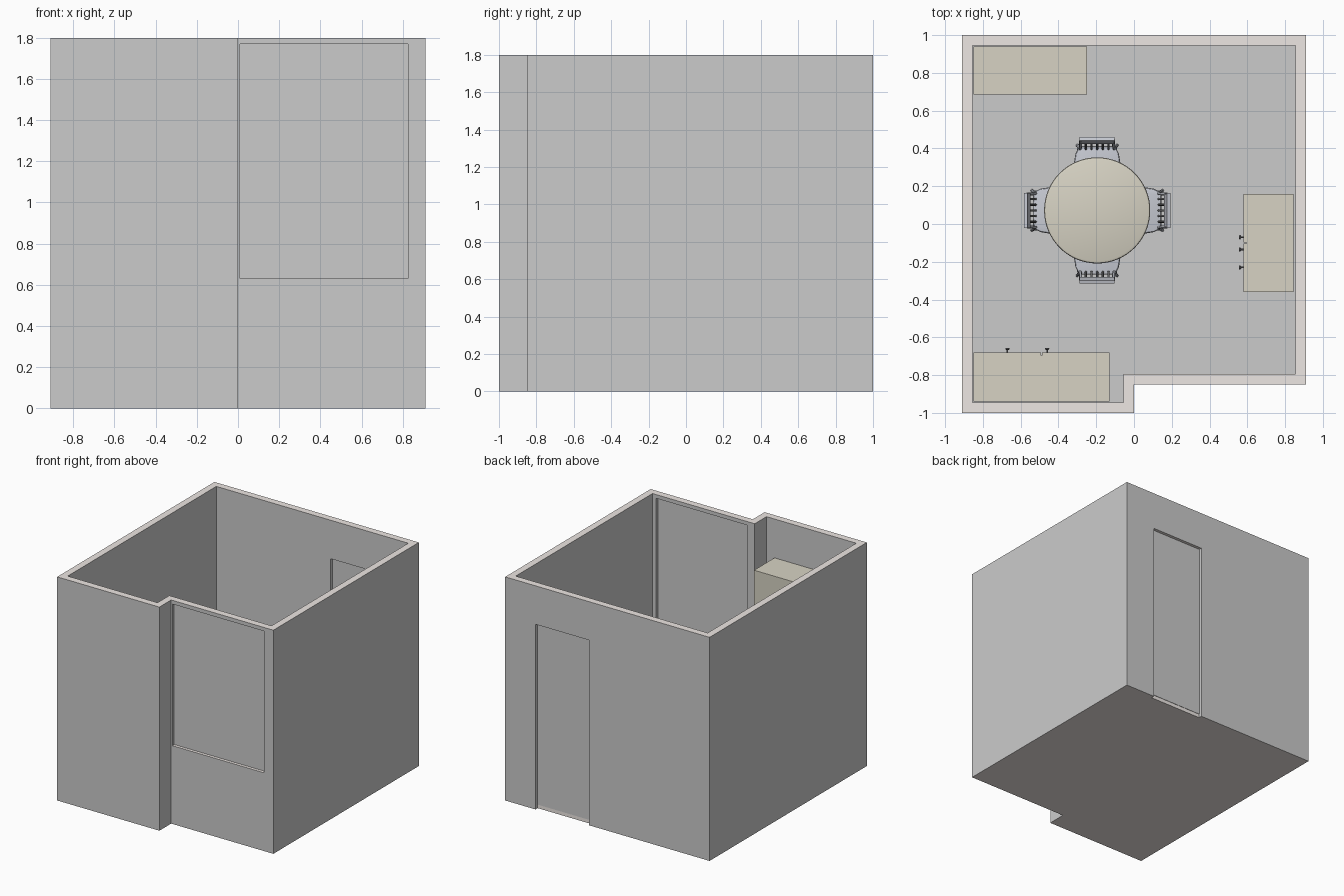
import bpy, bmesh
from math import pi, sin, cos
from mathutils import Matrix, Vector

if "Cube" in bpy.data.objects:
    bpy.data.objects.remove(bpy.data.objects["Cube"])


def material(name, rgb):
    m = bpy.data.materials.new(name)
    m.diffuse_color = (*rgb, 1)
    m.use_nodes = True
    m.node_tree.nodes["Principled BSDF"].inputs["Base Color"].default_value = m.diffuse_color
    return m


BEIGE = material("plaster", (0.85, 0.80, 0.77))
TAN = material("wood", (0.68, 0.65, 0.55))
STEEL = material("chair_blue_grey", (0.58, 0.60, 0.66))
DARK = material("dark_metal", (0.2, 0.2, 0.21))


def finish(name, bm, mat=None, xf=None, smooth=False):
    bmesh.ops.recalc_face_normals(bm, faces=bm.faces)
    me = bpy.data.meshes.new(name)
    bm.to_mesh(me)
    bm.free()
    ob = bpy.data.objects.new(name, me)
    bpy.context.collection.objects.link(ob)
    if mat:
        me.materials.append(mat)
    if xf:
        ob.matrix_world = xf
    if smooth:
        bpy.ops.object.select_all(action='DESELECT')
        ob.select_set(True)
        bpy.context.view_layer.objects.active = ob
        bpy.ops.object.shade_smooth_by_angle()
    return ob


def add_box(bm, lo, hi):
    lo, hi = Vector(lo), Vector(hi)
    m = Matrix.Translation((lo + hi) / 2) @ Matrix.Diagonal((*(hi - lo), 1))
    bmesh.ops.create_cube(bm, size=1, matrix=m)


def box(name, lo, hi, mat=None, xf=None):
    bm = bmesh.new()
    add_box(bm, lo, hi)
    return finish(name, bm, mat, xf)


def prism(name, pts, z0, z1, mat=None, xf=None, bevel=0):
    bm = bmesh.new()
    f = bm.faces.new([bm.verts.new((x, y, z0)) for x, y in pts])
    up = bmesh.ops.extrude_face_region(bm, geom=[f])
    vs = [v for v in up['geom'] if isinstance(v, bmesh.types.BMVert)]
    bmesh.ops.translate(bm, verts=vs, vec=(0, 0, z1 - z0))
    if bevel:
        es = [e for e in bm.edges if all(v.co.z > z1 - 1e-5 for v in e.verts)]
        bmesh.ops.bevel(bm, geom=es, offset=bevel, segments=3, profile=0.5, affect='EDGES')
    return finish(name, bm, mat, xf, bevel > 0)


def lathe(name, prof, mat=None, xf=None, n=48):
    bm = bmesh.new()
    rings = [[bm.verts.new((r * cos(2 * pi * i / n), r * sin(2 * pi * i / n), z))
              for i in range(n)] for r, z in prof]
    for a, b in zip(rings, rings[1:]):
        for i in range(n):
            j = (i + 1) % n
            bm.faces.new((a[i], a[j], b[j], b[i]))
    bm.faces.new(rings[0])
    bm.faces.new(rings[-1])
    return finish(name, bm, mat, xf, True)


def tube(name, pts, r, mat=None, xf=None):
    cu = bpy.data.curves.new(name, 'CURVE')
    cu.dimensions = '3D'
    cu.bevel_depth = r
    cu.bevel_resolution = 2
    cu.use_fill_caps = True
    sp = cu.splines.new('POLY')
    sp.points.add(len(pts) - 1)
    for p, co in zip(sp.points, pts):
        p.co = (*co, 1)
    if mat:
        cu.materials.append(mat)
    ob = bpy.data.objects.new(name, cu)
    bpy.context.collection.objects.link(ob)
    if xf:
        ob.matrix_world = xf
    return ob


# Room shell: stepped outline with door and window openings
H, T = 1.8, 0.055
OUTER = [(-0.91, -1), (0, -1), (0, -0.85), (0.91, -0.85), (0.91, 1), (-0.91, 1)]


def inset(t):
    return [(-0.91 + t, -1 + t), (-t, -1 + t), (-t, -0.85 + t),
            (0.91 - t, -0.85 + t), (0.91 - t, 1 - t), (-0.91 + t, 1 - t)]


bm = bmesh.new()
loops = [[bm.verts.new((x, y, z)) for x, y in pts]
         for pts, z in ((OUTER, 0), (OUTER, H), (inset(T), H), (inset(T), 0))]
for k in range(4):
    a, b = loops[k], loops[(k + 1) % 4]
    for i in range(6):
        j = (i + 1) % 6
        bm.faces.new((a[i], a[j], b[j], b[i]))
walls = finish("walls", bm)
window = ((0.01, 0.825), (0.63, 1.77), -0.85 + T / 2)
door = ((0.164, 0.64), (-0.1, 1.49), 1 - T / 2)
for (x0, x1), (z0, z1), y in (window, door):
    cut = box("opening_cutter", (x0, y - 0.0279, z0), (x1, y + 0.0279, z1))
    cut.hide_render = True
    md = walls.modifiers.new("opening", 'BOOLEAN')
    md.operation = 'DIFFERENCE'
    md.solver = 'EXACT'
    md.object = cut
    bpy.context.view_layer.objects.active = walls
    bpy.ops.object.modifier_apply(modifier=md.name)
    bpy.data.objects.remove(cut)
walls.data.materials.clear()
walls.data.materials.append(None)
walls.data.materials.append(BEIGE)
for p in walls.data.polygons:
    p.material_index = int(abs(p.normal.z) > 0.9)

# Floor and thin panels in the openings
floor = prism("floor", inset(T / 2), 0, 0.03, BEIGE)
floor.data.materials.append(None)
for p in floor.data.polygons:
    p.material_index = int(p.normal.z > 0.9)
box("window_pane", (0.01, window[2] - 0.003, 0.63), (0.825, window[2] + 0.003, 1.77))
box("door_panel", (0.164, door[2] - 0.003, 0.03), (0.64, door[2] + 0.003, 1.49))


# Cabinets: local x along the front, front faces -y at y = 0
def cabinet(name, w, d, h, xf, fronts, knobs):
    z = 0.03
    box(name + "_body", (-w / 2, 0.015, z), (w / 2, d, h), TAN, xf)
    bm = bmesh.new()
    for x0, x1, z0, z1 in fronts:
        g = 0.002
        add_box(bm, (x0 * w + g * (x0 > -0.5), 0, z0 + g), (x1 * w - g * (x1 < 0.5), 0.015, z1 - g * (z1 < h)))
    finish(name + "_fronts", bm, TAN, xf)
    for x, kz in knobs:
        lathe(name + "_knob", [(0.004, 0), (0.004, 0.012), (0.012, 0.018), (0.010, 0.023)], DARK,
              xf @ Matrix.Translation((x, 0, kz)) @ Matrix.Rotation(pi / 2, 4, 'X'), 12)


cabinet("wardrobe", 0.72, 0.26, 1.49,
        Matrix.Translation((-0.49, -0.68, 0)) @ Matrix.Rotation(pi, 4, 'Z'),
        [(-0.5, 0, 0.03, 1.49), (0, 0.5, 0.03, 0.5), (0, 0.5, 0.5, 1.49)],
        [(-0.03, 0.75), (0.18, 0.4)])
cabinet("sideboard", 0.52, 0.265, 0.56,
        Matrix.Translation((0.58, -0.10, 0)) @ Matrix.Rotation(-pi / 2, 4, 'Z'),
        [(-0.5, 0, 0.03, 0.56), (0, 0.5, 0.03, 0.4), (0, 0.5, 0.4, 0.56)],
        [(-0.03, 0.33), (0.035, 0.33), (0.13, 0.48)])
box("low_cabinet", (-0.85, 0.685, 0.03), (-0.25, 0.94, 0.54), TAN)

# Round table on a pedestal
C = Matrix.Translation((-0.195, 0.072, 0))
lathe("table_top", [(0.265, 0.43), (0.278, 0.435), (0.281, 0.443), (0.278, 0.45), (0.268, 0.454)], TAN, C, 64)
lathe("table_pedestal", [(0.15, 0.03), (0.15, 0.04), (0.06, 0.055), (0.028, 0.09), (0.024, 0.38), (0.07, 0.43)], TAN, C, 32)


# Chairs: local back towards +y, distance measured from the table centre
def chair(xf):
    half = [(0.10, 0.12), (0.118, 0.132), (0.124, 0.155), (0.123, 0.25),
            (0.115, 0.30), (0.10, 0.33), (0.08, 0.34)]
    prism("seat", half + [(-x, y) for x, y in reversed(half)], 0.255, 0.28, STEEL, xf, 0.01)
    for s in (-1, 1):
        tube("front_leg", [(s * 0.10, 0.145, 0.26), (s * 0.112, 0.135, 0.03)], 0.008, STEEL, xf)
        tube("back_post", [(s * 0.105, 0.345, 0.03), (s * 0.09, 0.325, 0.27), (s * 0.087, 0.345, 0.4),
                           (s * 0.087, 0.37, 0.53)], 0.008, STEEL, xf)
        tube("side_stretcher", [(s * 0.108, 0.14, 0.12), (s * 0.1, 0.338, 0.12)], 0.005, STEEL, xf)
    for i in range(5):
        x = (i - 2) * 0.03
        tube("back_slat", [(x, 0.325, 0.275), (x, 0.345, 0.4), (x, 0.367, 0.51)], 0.006, DARK, xf)
    tilt = Matrix.Translation((0, 0.37, 0.52)) @ Matrix.Rotation(-0.25, 4, 'X')
    box("top_rail", (-0.093, -0.009, -0.035), (0.093, 0.009, 0.035), STEEL, xf @ tilt)


for k in range(4):
    chair(C @ Matrix.Rotation(k * pi / 2, 4, 'Z'))
